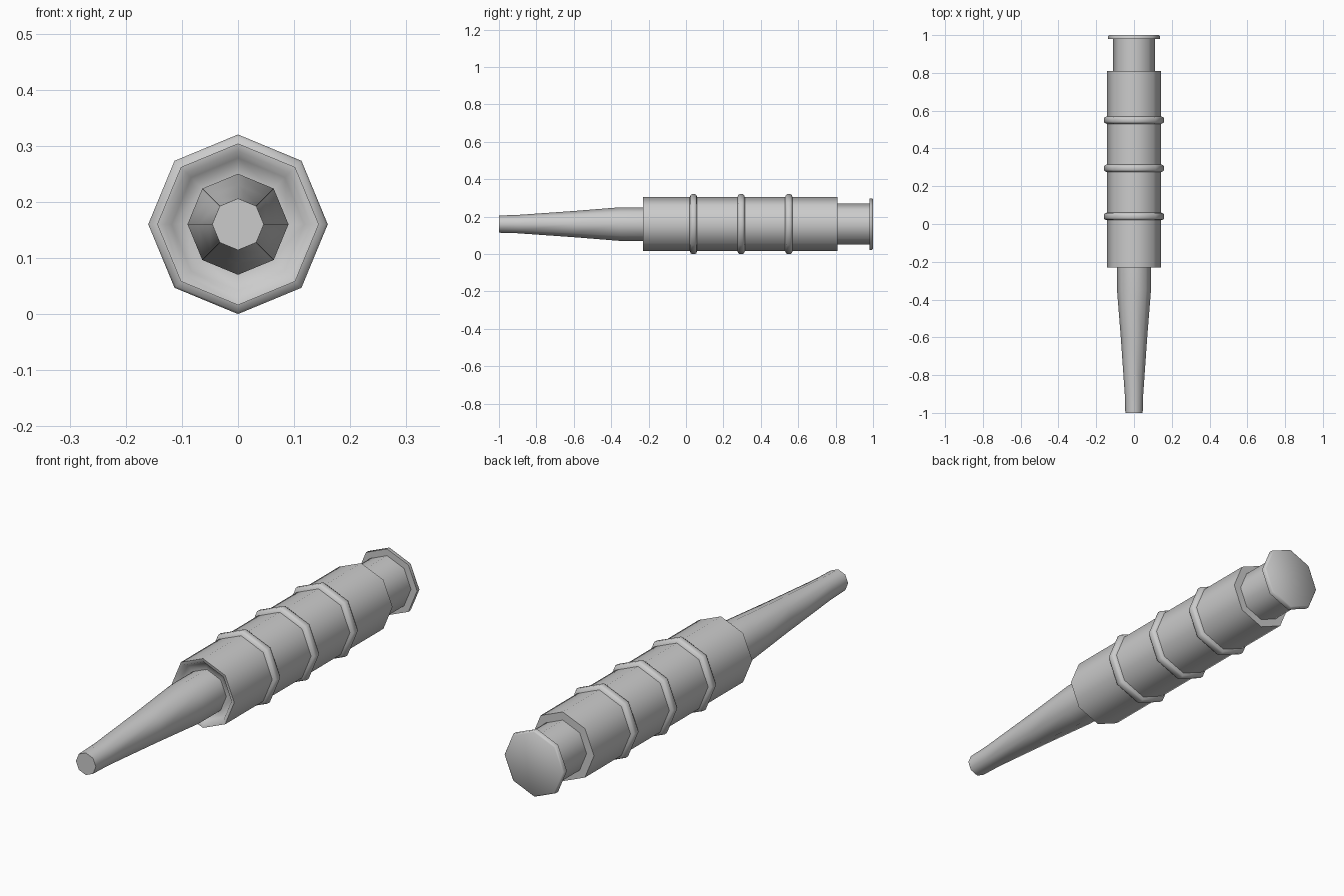
import bpy, bmesh, math

if "Cube" in bpy.data.objects:
    bpy.data.objects.remove(bpy.data.objects["Cube"])

AXIS_Z = 0.16
SIDES = 8


def lathe(name, profile, cap_front=False, cap_back=False):
    """Octagonal turning around the y axis from (y, radius) pairs."""
    bm = bmesh.new()
    rings = []
    for y, r in profile:
        rings.append([bm.verts.new((r * math.cos(i * math.tau / SIDES), y,
                                    AXIS_Z + r * math.sin(i * math.tau / SIDES)))
                      for i in range(SIDES)])
    for a, b in zip(rings, rings[1:]):
        for i in range(SIDES):
            j = (i + 1) % SIDES
            bm.faces.new((a[i], a[j], b[j], b[i]))
    if cap_front:
        bm.faces.new(rings[0])
    if cap_back:
        bm.faces.new(rings[-1])
    bmesh.ops.recalc_face_normals(bm, faces=bm.faces)
    mesh = bpy.data.meshes.new(name)
    bm.to_mesh(mesh)
    bm.free()
    obj = bpy.data.objects.new(name, mesh)
    bpy.context.collection.objects.link(obj)
    bpy.ops.object.select_all(action='DESELECT')
    obj.select_set(True)
    bpy.context.view_layer.objects.active = obj
    bpy.ops.object.shade_smooth_by_angle(angle=math.radians(50))
    return obj


# Tapered tip
lathe("tapered_tip", [(-1.0, 0.046), (-0.9, 0.049), (-0.6, 0.07),
                      (-0.35, 0.09), (-0.205, 0.09)], cap_front=True, cap_back=True)

# Main barrel: lipped front, three raised bands, rear shoulder
barrel = [(-0.205, 0.088), (-0.21, 0.118), (-0.228, 0.13), (-0.23, 0.144)]
for c in (0.04, 0.295, 0.55):
    barrel += [(c - 0.02, 0.144), (c - 0.015, 0.156), (c - 0.008, 0.16),
               (c + 0.008, 0.16), (c + 0.015, 0.156), (c + 0.02, 0.144)]
barrel += [(0.81, 0.144), (0.81, 0.109)]
lathe("barrel", barrel, cap_front=True, cap_back=True)

# Rear neck with end flange
lathe("rear_neck", [(0.80, 0.11), (0.98, 0.11), (0.98, 0.138),
                    (0.995, 0.138), (1.0, 0.132)], cap_front=True, cap_back=True)
